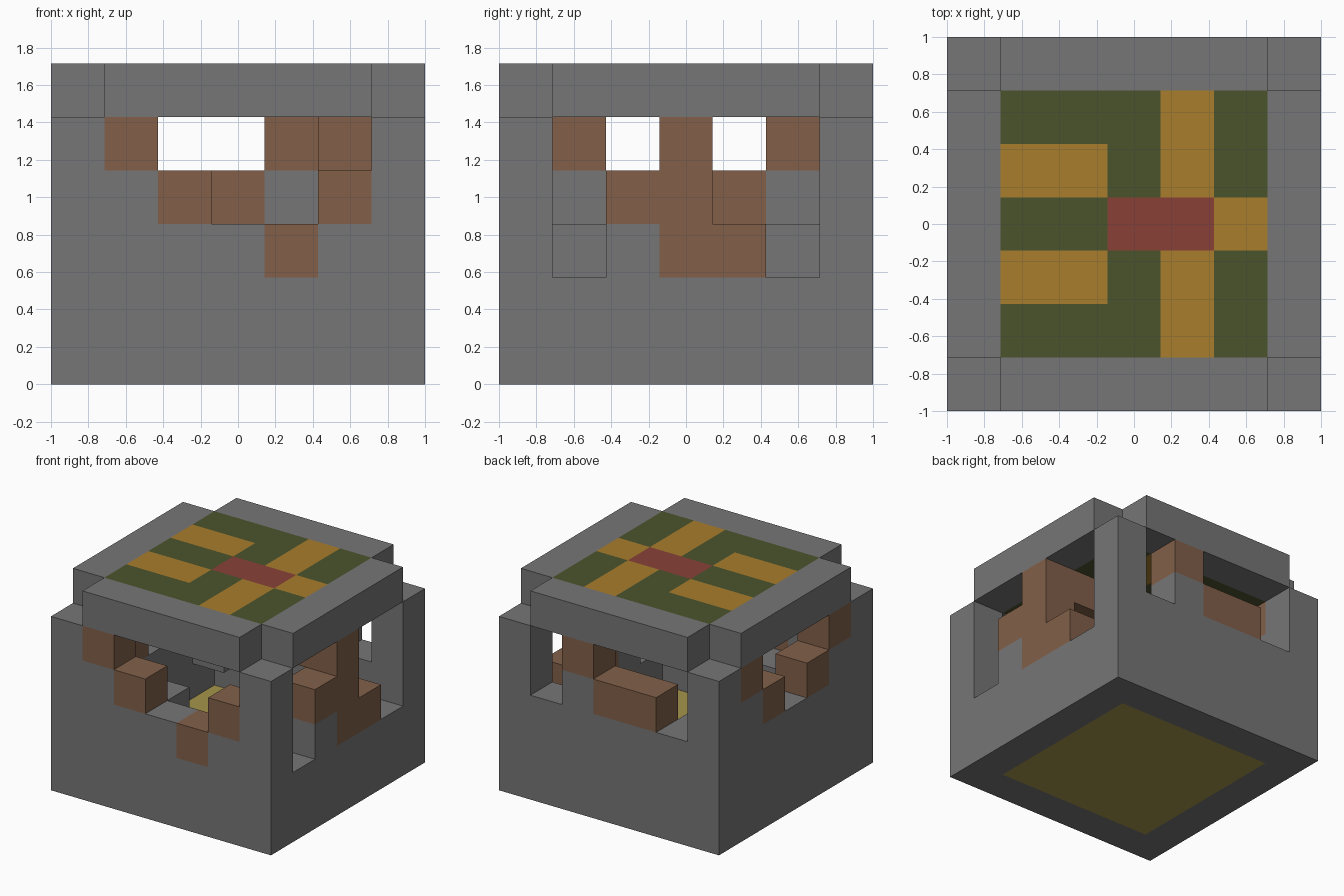
import bpy
import bmesh
from mathutils import Vector

cube = bpy.data.objects.get("Cube")
if cube:
    bpy.data.objects.remove(cube, do_unlink=True)

U = 2 / 7          # size of one block
N = 7              # blocks per side


def linear(c):
    c /= 255
    return c / 12.92 if c < 0.04 else ((c + 0.055) / 1.055) ** 2.4


def material(name, rgb):
    m = bpy.data.materials.new(name)
    m.use_nodes = True
    col = [linear(c) for c in rgb] + [1]
    m.diffuse_color = col
    m.node_tree.nodes["Principled BSDF"].inputs["Base Color"].default_value = col
    return m


# One letter per colour
MATS = {
    "S": material("stone_grey", (119, 118, 119)),
    "B": material("wood_brown", (130, 96, 73)),
    "G": material("moss_green", (75, 84, 44)),
    "Y": material("ochre_yellow", (168, 125, 44)),
    "R": material("brick_red", (136, 65, 55)),
    "O": material("sand_olive", (166, 149, 76)),
}
KEYS = list(MATS)
parts = {}         # part name -> {cell: colour letter}


def put(part, x, y, z, letter):
    if letter != ".":
        parts.setdefault(part, {})[(x, y, z)] = letter


def on_rim(x, y):
    return x in (0, N - 1) or y in (0, N - 1)


# Base: floor slab with an inset centre, and a solid wall ring above it
for x in range(N):
    for y in range(N):
        if on_rim(x, y):
            put("lower_walls", x, y, 0, "S")
            put("lower_walls", x, y, 1, "S")
        else:
            put("floor", x, y, 0, "O")

# Broken upper walls, rows from top to bottom
WALLS = {
    "front_wall": (["SB....S", "SSB..BS", "SSSSBSS"], lambda i: (i, 0)),
    "back_wall": (["S...B.S", "S.BBS.S", "SSSSSSS"], lambda i: (i, N - 1)),
    "left_wall": (["S..B..S", "S.BB..S", "S.SBB.S"], lambda i: (N - 1, i)),
    "right_wall": (["SB...BS", "SSB.BSS", "SSSSSSS"], lambda i: (0, i)),
}
corners = set()
for part, (rows, place) in WALLS.items():
    for k, row in enumerate(rows):
        for i, letter in enumerate(row):
            cell = (*place(i), 4 - k)
            if cell not in corners:
                put(part, *cell, letter)
            if i in (0, N - 1):
                corners.add(cell)

# Inner beam and ledges
put("inner_beam", 5, 3, 4, "B")
for x, y in ((1, 1), (2, 1), (1, 5)):
    put("inner_ledge", x, y, 2, "S")

# Roof: stone rim without corners around a patterned panel, back row first
PANEL = ["GGGYG", "YYGYG", "GGRRY", "YYGYG", "GGGYG"]
for x in range(N):
    for y in range(N):
        if not on_rim(x, y):
            put("roof_panel", x, y, 5, PANEL[5 - y][x - 1])
        elif 0 < x < N - 1 or 0 < y < N - 1:
            put("roof_rim", x, y, 5, "S")

filled = {c for cells in parts.values() for c in cells}


def build(part, cells):
    """Mesh of the exposed block faces of one part."""
    bm = bmesh.new()
    for cell, letter in cells.items():
        mid = Vector(cell) + Vector((0.5, 0.5, 0.5))
        for axis in range(3):
            for s in (-1, 1):
                n = Vector((0, 0, 0))
                n[axis] = s
                if tuple(int(a + b) for a, b in zip(cell, n)) in filled:
                    continue
                u = Vector((0, 0, 0))
                u[(axis + 1) % 3] = 0.5
                v = n.cross(u)
                quad = (u + v, v - u, -u - v, u - v)
                pts = [(mid + n / 2 + q - Vector((N / 2, N / 2, 0))) * U for q in quad]
                face = bm.faces.new([bm.verts.new(p) for p in pts])
                face.material_index = KEYS.index(letter)
    bmesh.ops.remove_doubles(bm, verts=bm.verts, dist=0.001)
    mesh = bpy.data.meshes.new(part)
    bm.to_mesh(mesh)
    bm.free()
    for m in MATS.values():
        mesh.materials.append(m)
    bpy.context.collection.objects.link(bpy.data.objects.new(part, mesh))


for part, cells in parts.items():
    build(part, cells)
